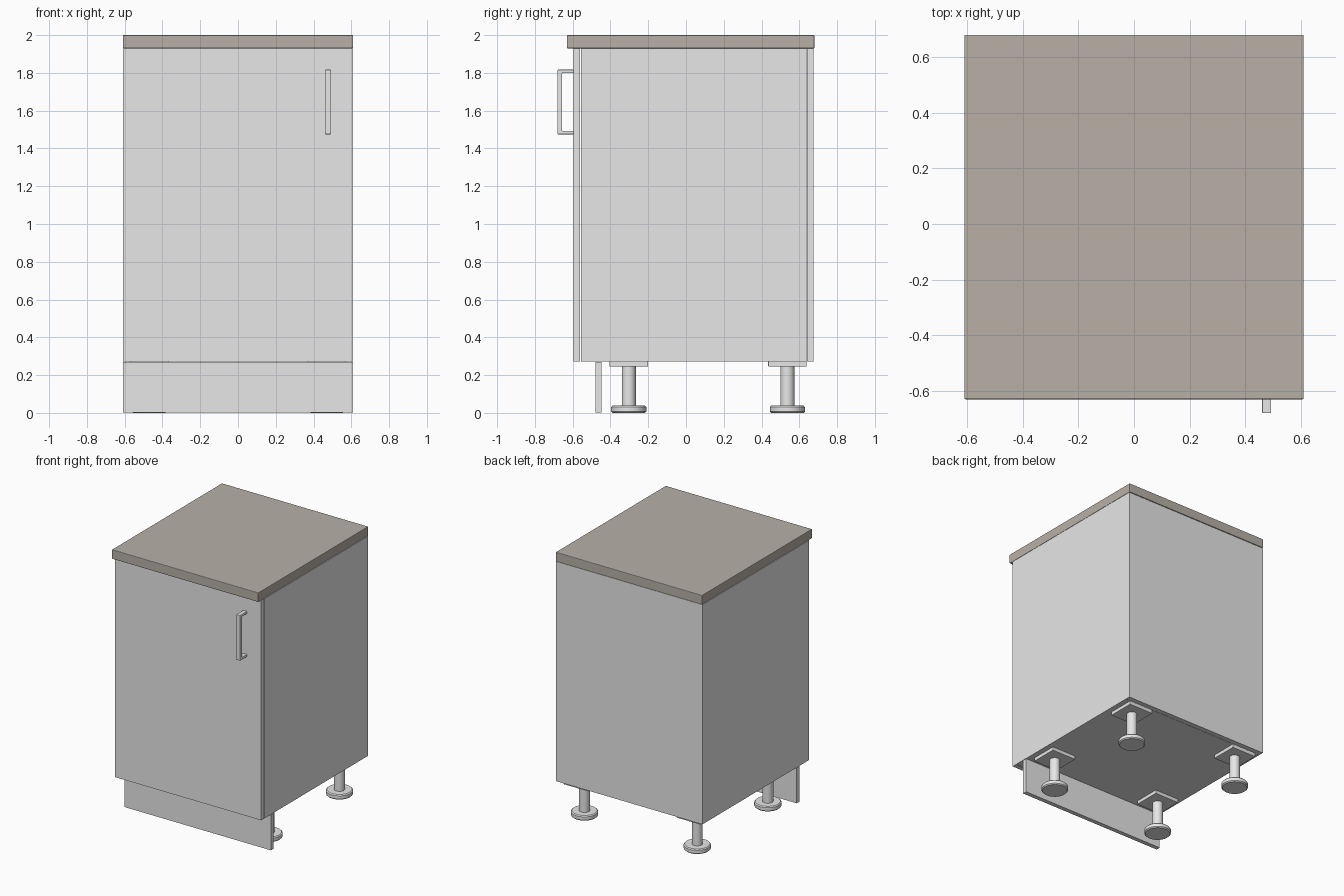
import bpy, bmesh, math

if "Cube" in bpy.data.objects:
    bpy.data.objects.remove(bpy.data.objects["Cube"])


def material(name, rgb):
    m = bpy.data.materials.new(name)
    m.diffuse_color = (*rgb, 1)
    m.use_nodes = True
    m.node_tree.nodes["Principled BSDF"].inputs["Base Color"].default_value = m.diffuse_color
    return m


GREY = material("light grey", (0.8, 0.8, 0.8))
STONE = material("taupe worktop", (0.475, 0.435, 0.39))


def finish(name, bm, mat, bevel=0.0):
    bmesh.ops.recalc_face_normals(bm, faces=bm.faces)
    me = bpy.data.meshes.new(name)
    bm.to_mesh(me)
    bm.free()
    me.materials.append(mat)
    ob = bpy.data.objects.new(name, me)
    bpy.context.collection.objects.link(ob)
    if bevel:
        mod = ob.modifiers.new("soft edges", 'BEVEL')
        mod.width, mod.segments = bevel, 2
        mod.limit_method = 'ANGLE'
    return ob


def box(name, x, y, z, mat=GREY, bevel=0.0):
    """Box from (min, max) ranges on each axis."""
    bm = bmesh.new()
    bmesh.ops.create_cube(bm, size=1)
    for v in bm.verts:
        v.co = [r[0] if c < 0 else r[1] for c, r in zip(v.co, (x, y, z))]
    return finish(name, bm, mat, bevel)


def lathe(name, profile, cx, cy, mat=GREY):
    """Spin an (r, z) profile about a vertical axis."""
    bm = bmesh.new()
    vs = [bm.verts.new((r, 0, z)) for r, z in profile]
    es = [bm.edges.new(p) for p in zip(vs, vs[1:])]
    bmesh.ops.spin(bm, geom=vs + es, cent=(0, 0, 0), axis=(0, 0, 1),
                   angle=math.tau, steps=40, use_duplicate=False)
    bmesh.ops.remove_doubles(bm, verts=bm.verts, dist=1e-5)
    ob = finish(name, bm, mat)
    ob.location = (cx, cy, 0)
    bpy.ops.object.select_all(action='DESELECT')
    ob.select_set(True)
    bpy.context.view_layer.objects.active = ob
    bpy.ops.object.shade_smooth_by_angle(angle=math.radians(35))
    return ob


W, T = 0.61, 0.035            # half width, board thickness
BOTTOM, TOP = 0.273, 1.928    # carcass height range

# Worktop
box("worktop", (-W, W), (-0.63, 0.68), (1.93, 2.0), STONE, 0.004)

# Carcass boards
for side, s in (("left", -1), ("right", 1)):
    box(side + "_side_panel", sorted((s * W, s * (W - T))), (-0.556, 0.638), (BOTTOM, TOP))
box("back_panel", (-W, W), (0.64, 0.676), (BOTTOM, TOP))
box("bottom_panel", (-W + T, W - T), (-0.556, 0.638), (BOTTOM, BOTTOM + T))

# Door and plinth
box("door", (-W, W), (-0.595, -0.56), (BOTTOM, TOP))
box("plinth", (-W, W), (-0.48, -0.447), (0.003, 0.27))

# Door handle: a U profile in the y-z plane, extruded across x
outline = [(-0.595, 1.475), (-0.68, 1.475), (-0.68, 1.817), (-0.595, 1.817),
           (-0.595, 1.799), (-0.656, 1.799), (-0.656, 1.493), (-0.595, 1.493)]
bm = bmesh.new()
face = bm.faces.new([bm.verts.new((0.461, y, z)) for y, z in outline])
ext = bmesh.ops.extrude_face_region(bm, geom=[face])
bmesh.ops.translate(bm, vec=(0.032, 0, 0),
                    verts=[g for g in ext["geom"] if isinstance(g, bmesh.types.BMVert)])
finish("door_handle", bm, GREY, 0.003)

# Four adjustable legs: mounting plate, then post and round foot
FOOT = [(0, 0), (0.086, 0), (0.093, 0.007), (0.093, 0.031), (0.086, 0.038),
        (0.037, 0.038), (0.037, 0.25)]
for end, cy in (("front", -0.303), ("rear", 0.537)):
    for side, cx in (("left", -0.47), ("right", 0.47)):
        name = f"{end}_{side}_leg"
        box(name + "_plate", (cx - 0.102, cx + 0.102), (cy - 0.102, cy + 0.102),
            (0.245, BOTTOM), GREY, 0.003)
        lathe(name, FOOT, cx, cy)
